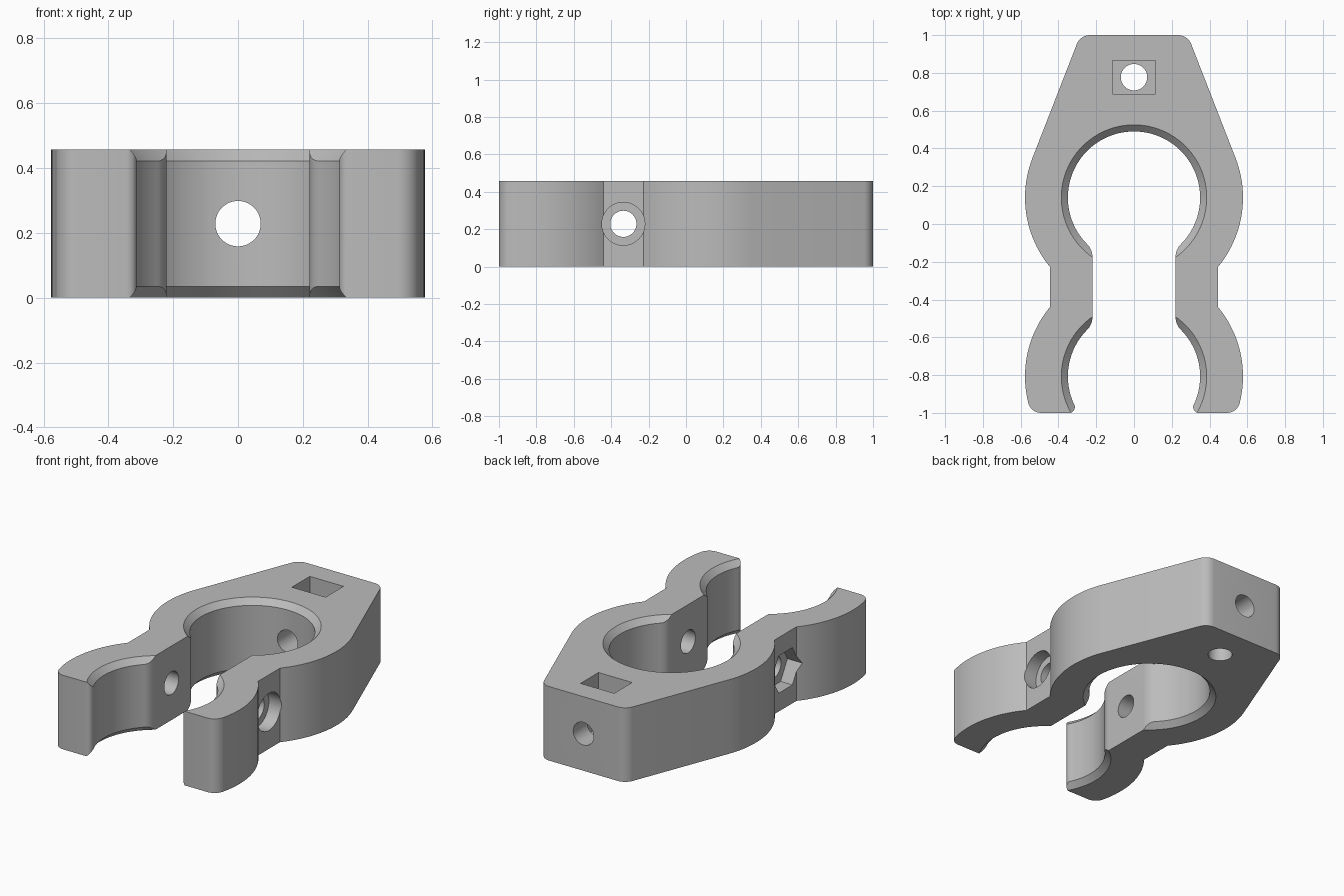
import bpy, bmesh, math
from mathutils import Matrix

cube = bpy.data.objects.get("Cube")
if cube:
    bpy.data.objects.remove(cube, do_unlink=True)

H = 0.457               # clip thickness
OUTER, INNER = 0.577, 0.35
RING_Y, JAW_Y = 0.14, -0.807
SCREW_Y, NUT_Y = -0.335, 0.777
HOLE = 0.07

grey = bpy.data.materials.new("grey plastic")
grey.use_nodes = True
grey.diffuse_color = (0.5, 0.5, 0.5, 1)
grey.node_tree.nodes["Principled BSDF"].inputs["Base Color"].default_value = (0.5, 0.5, 0.5, 1)


def arc(x, y, r, start, end, n):
    angles = [math.radians(start + (end - start) * i / n) for i in range(n + 1)]
    return [(x + r * math.cos(a), y + r * math.sin(a)) for a in angles]


def make_object(name, bm):
    bmesh.ops.recalc_face_normals(bm, faces=bm.faces)
    mesh = bpy.data.meshes.new(name)
    bm.to_mesh(mesh)
    bm.free()
    mesh.materials.append(grey)
    obj = bpy.data.objects.new(name, mesh)
    bpy.context.collection.objects.link(obj)
    return obj


def cutter(name, loc, r1, r2, depth, sides=48, axis=None, turn=0):
    bm = bmesh.new()
    m = Matrix.Translation(loc)
    if axis:
        m = m @ Matrix.Rotation(math.pi / 2, 4, axis)
    m = m @ Matrix.Rotation(turn, 4, 'Z')
    bmesh.ops.create_cone(bm, cap_ends=True, segments=sides, radius1=r1,
                          radius2=r2, depth=depth, matrix=m)
    return make_object(name, bm)


# Clip outline: one half from the back corner round to the ring's inner wall
half = arc(0.233, 0.925, 0.075, 90, 21.3, 8)          # back corner
half += arc(0, RING_Y, OUTER, 21.3, -39.5, 24)        # ring outside
half += arc(0, JAW_Y, OUTER, 39.5, -14, 22)           # jaw outside
half += arc(0.492, -0.93, 0.07, -14, -90, 8)          # jaw tip, outer corner
half += arc(0.343, -0.97, 0.03, 270, 154.6, 8)        # jaw tip, inner corner
half += arc(0, JAW_Y, INNER, -25.4, 44.8, 24)[1:]     # jaw inside
half += arc(0.317, -0.492, 0.097, 225, 180, 8)[1:]    # neck, jaw side
half += arc(0.317, -0.175, 0.097, 180, 135, 8)        # neck, ring side
half += arc(0, RING_Y, INNER, -44.8, 90, 44)[1:]      # ring inside
half[-1] = (0, RING_Y + INNER)
outline = half + [(-x, y) for x, y in reversed(half[:-1])]

bm = bmesh.new()
face = bm.faces.new([bm.verts.new((x, y, 0)) for x, y in outline])
top = bmesh.ops.extrude_face_region(bm, geom=[face])["geom"]
bmesh.ops.translate(bm, vec=(0, 0, H), verts=[v for v in top if isinstance(v, bmesh.types.BMVert)])
clip = make_object("clip_body", bm)

# Chamfers on both rims of the ring and the jaws
cutters = []
for name, y in (("ring", RING_Y), ("jaw", JAW_Y)):
    cutters.append(cutter(name + "_top_chamfer", (0, y, H), 0.335, 0.435, 0.1, 96))
    cutters.append(cutter(name + "_bottom_chamfer", (0, y, 0), 0.435, 0.335, 0.1, 96))

# Screw holes: across the neck, lengthwise through the back, and down the back
cutters.append(cutter("neck_hole", (0, SCREW_Y, H / 2), HOLE, HOLE, 2, axis='Y'))
cutters.append(cutter("back_hole", (0, 0.8, H / 2), HOLE, HOLE, 0.8, axis='X'))
cutters.append(cutter("nut_release_hole", (0, NUT_Y, 0.1), HOLE, HOLE, 0.4))

# Screw head recess on one side, hexagonal nut recess on the other
cutters.append(cutter("screw_head_recess", (0.465, SCREW_Y, H / 2), 0.115, 0.115, 0.2, axis='Y'))
cutters.append(cutter("hex_nut_recess", (-0.465, SCREW_Y, H / 2), 0.133, 0.133, 0.2, 6, 'Y',
                      0))

# Rectangular nut slot sunk into the top at the back
bm = bmesh.new()
bmesh.ops.create_cube(bm, size=1, matrix=Matrix.Translation((0, NUT_Y, H - 0.14))
                      @ Matrix.Diagonal((0.23, 0.175, 0.4, 1)))
cutters.append(make_object("nut_slot", bm))

bpy.ops.object.select_all(action='DESELECT')
bpy.context.view_layer.objects.active = clip
clip.select_set(True)
for c in cutters:
    c.hide_render = True
    mod = clip.modifiers.new(c.name, 'BOOLEAN')
    mod.operation = 'DIFFERENCE'
    mod.solver = 'EXACT'
    mod.object = c
    bpy.ops.object.modifier_apply(modifier=mod.name)
    bpy.data.objects.remove(c, do_unlink=True)

bpy.ops.object.shade_smooth_by_angle(angle=math.radians(25))
